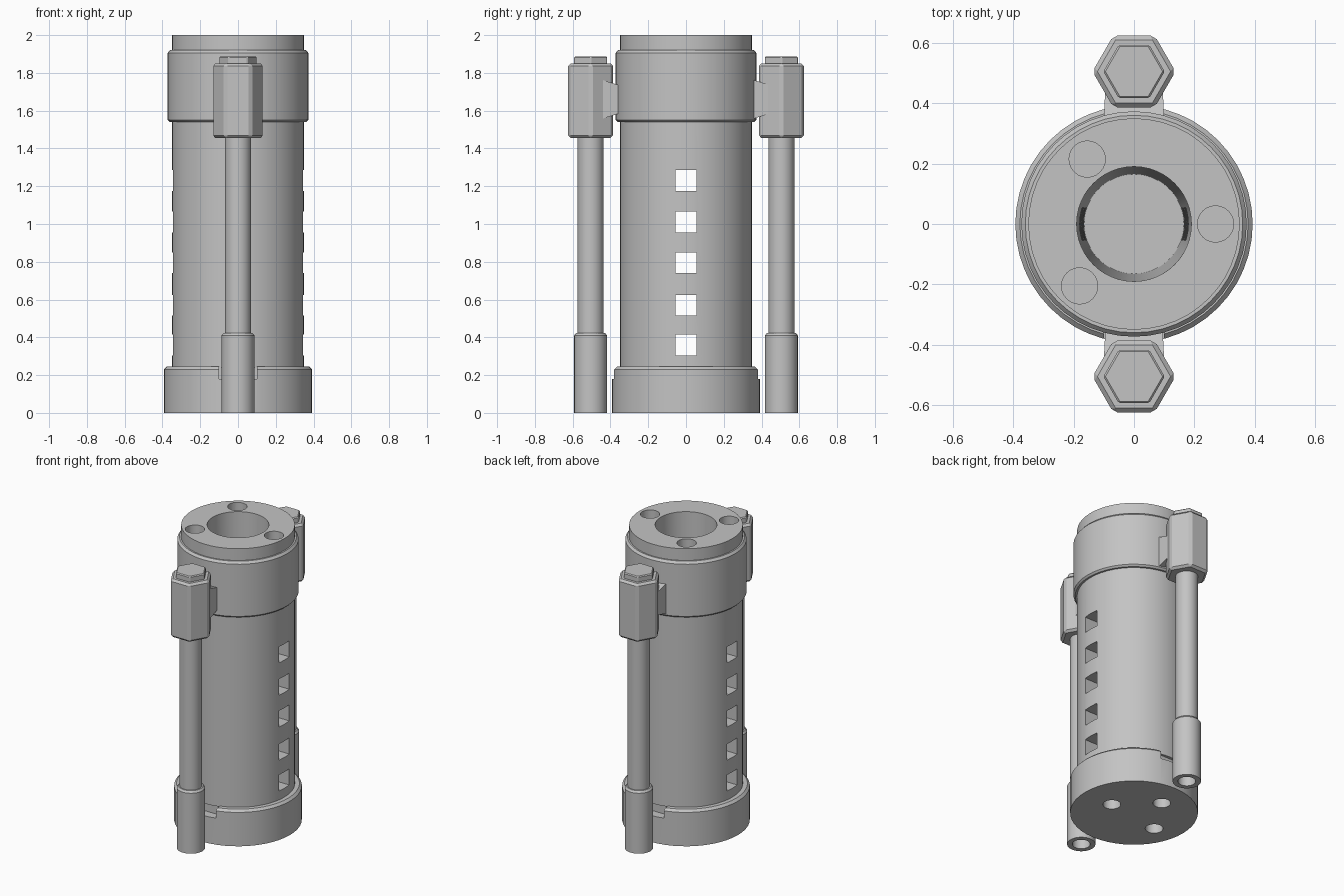
import bpy, bmesh, math
from mathutils import Matrix, Vector

old = bpy.data.objects.get("Cube")
if old:
    bpy.data.objects.remove(old)

metal = bpy.data.materials.new("grey metal")
metal.use_nodes = True
GREY = (0.55, 0.55, 0.55, 1)
metal.diffuse_color = GREY
metal.node_tree.nodes["Principled BSDF"].inputs["Base Color"].default_value = GREY


def make(name, bm):
    bmesh.ops.recalc_face_normals(bm, faces=bm.faces)
    mesh = bpy.data.meshes.new(name)
    bm.to_mesh(mesh)
    bm.free()
    mesh.materials.append(metal)
    ob = bpy.data.objects.new(name, mesh)
    bpy.context.collection.objects.link(ob)
    return ob


def activate(ob):
    bpy.ops.object.select_all(action='DESELECT')
    ob.select_set(True)
    bpy.context.view_layer.objects.active = ob


def smooth(ob):
    activate(ob)
    bpy.ops.object.shade_smooth_by_angle(angle=math.radians(30))


def lathe(name, profile, y=0, sides=48):
    """Spin a closed (radius, z) outline around a vertical axis."""
    bm = bmesh.new()
    verts = [bm.verts.new((r, 0, z)) for r, z in profile]
    edges = [bm.edges.new((a, b)) for a, b in zip(verts, verts[1:] + verts[:1])]
    bmesh.ops.spin(bm, geom=verts + edges, axis=(0, 0, 1), cent=(0, 0, 0),
                   angle=math.tau, steps=sides, use_duplicate=False)
    bmesh.ops.remove_doubles(bm, verts=bm.verts, dist=0.0005)
    bmesh.ops.translate(bm, verts=bm.verts, vec=(0, y, 0))
    return make(name, bm)


def add_box(bm, center, size):
    bmesh.ops.create_cube(bm, size=1, matrix=Matrix.Translation(center)
                          @ Matrix.Diagonal((*size, 1)))


def add_prism(bm, center, radius, height, sides):
    bmesh.ops.create_cone(bm, cap_ends=True, segments=sides, radius1=radius,
                          radius2=radius, depth=height,
                          matrix=Matrix.Translation(center))


def cut(ob, bm):
    """Subtract the shapes in bm from ob, then drop the cutter."""
    cutter = make("cutter", bm)
    cutter.hide_render = True
    mod = ob.modifiers.new("cut", 'BOOLEAN')
    mod.operation = 'DIFFERENCE'
    mod.solver = 'EXACT'
    mod.object = cutter
    activate(ob)
    bpy.ops.object.modifier_apply(modifier=mod.name)
    bpy.data.objects.remove(cutter)


# Main tube with a slightly tapered bore
tube = lathe("main_tube", [(0.165, 0.24), (0.35, 0.24), (0.35, 2), (0.19, 2)])
bm = bmesh.new()
for z in (0.36, 0.57, 0.795, 1.01, 1.23):          # square windows
    add_box(bm, (0, 0, z), (1, 0.11, 0.11))
for x, y in ((0.27, 0), (-0.155, 0.215), (-0.18, -0.205)):   # top holes
    add_prism(bm, (x, y, 2), 0.06, 0.3, 24)
cut(tube, bm)
smooth(tube)

# Base cup with front and back notches and holes underneath
base = lathe("base_collar", [(0, 0), (0.393, 0), (0.393, 0.23), (0.378, 0.245), (0, 0.245)])
bm = bmesh.new()
for s in (-1, 1):
    add_box(bm, (0, s * 0.43, 0.28), (0.2, 0.2, 0.2))
for x, y in ((0.17, -0.01), (-0.055, 0.2), (-0.22, -0.07)):
    add_prism(bm, (x, y, 0), 0.055, 0.3, 24)
cut(base, bm)
smooth(base)

# Upper collar
smooth(lathe("upper_collar", [(0.34, 1.54), (0.362, 1.54), (0.373, 1.551),
                              (0.373, 1.905), (0.36, 1.92), (0.34, 1.92)]))


def hexagon(name, y, z0, z1, apothem, bevel):
    bm = bmesh.new()
    bmesh.ops.create_cone(bm, cap_ends=True, segments=6,
                          radius1=apothem / math.cos(math.pi / 6),
                          radius2=apothem / math.cos(math.pi / 6), depth=z1 - z0)
    # Turn so that corners lie on the x axis
    corner = max(bm.verts, key=lambda v: v.co.x).co
    turn = 0 if abs(corner.y) < 0.001 else math.pi / 6
    bmesh.ops.rotate(bm, verts=bm.verts, matrix=Matrix.Rotation(turn, 3, 'Z'))
    bmesh.ops.translate(bm, verts=bm.verts, vec=(0, y, (z0 + z1) / 2))
    bmesh.ops.bevel(bm, geom=bm.edges[:], offset=bevel, segments=1, affect='EDGES')
    return make(name, bm)


# Side rods, one in front and one behind
for side, s in (("front", -1), ("back", 1)):
    y = s * 0.505
    hexagon(side + "_hex_block", y, 1.455, 1.85, 0.119, 0.014)
    hexagon(side + "_bolt_head", y, 1.84, 1.887, 0.088, 0.006)
    smooth(lathe(side + "_rod", [(0, 0.3), (0.069, 0.3), (0.069, 1.47), (0, 1.47)], y, 32))
    smooth(lathe(side + "_sleeve", [(0.055, 0), (0.087, 0), (0.087, 0.41), (0.077, 0.423),
                                    (0, 0.423), (0, 0.15), (0.055, 0.15)], y, 32))
    # Bracket, tapering toward the back on both sides
    bm = bmesh.new()
    add_box(bm, (0, s * 0.4, 1.66), (0.2, 0.1, 0.21))
    for v in bm.verts:
        if v.co.y > s * 0.4:
            v.co.z = 1.66 + (v.co.z - 1.66) * 0.7
            v.co.x *= 0.95
    make(side + "_bracket", bm)
